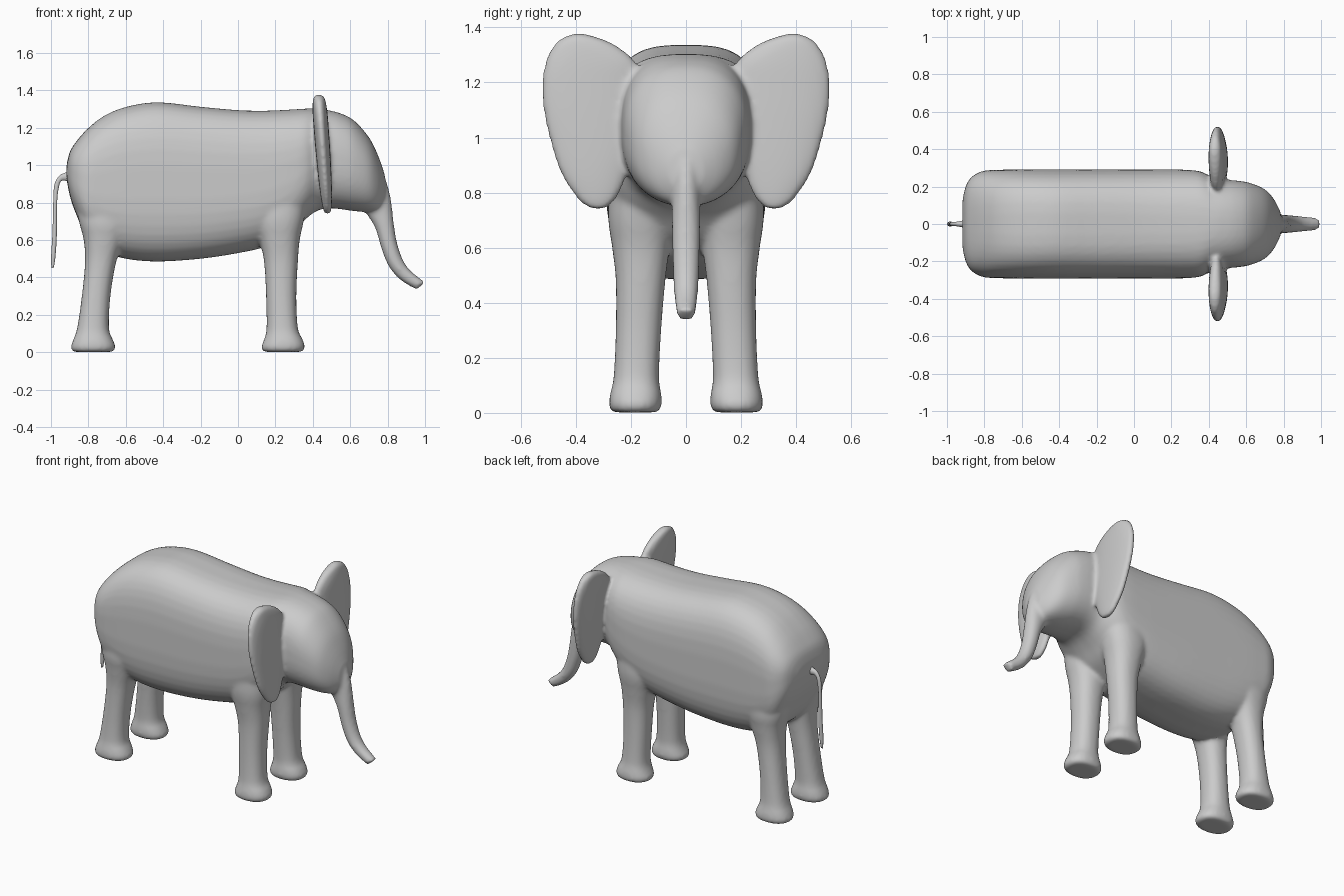
import bpy, bmesh, math
from mathutils import Vector


def catmull(rows, steps):
    """Smoothly interpolate a list of equal-length number rows."""
    out = []
    for i in range(len(rows) - 1):
        a, b = rows[max(i - 1, 0)], rows[i]
        c, d = rows[i + 1], rows[min(i + 2, len(rows) - 1)]
        for s in range(steps):
            t = s / steps
            out.append([0.5 * (2 * q + (r - p) * t + (2 * p - 5 * q + 4 * r - u) * t * t
                               + (3 * q - p - 3 * r + u) * t ** 3)
                        for p, q, r, u in zip(a, b, c, d)])
    out.append(list(rows[-1]))
    return out


def loft(bm, rows, mirror=False, steps=4, n=40):
    """Rows: xa, za, xb, zb (profile edges), y centre, y half width, superellipse power."""
    for side in ((1, -1) if mirror else (1,)):
        rings = []
        for xa, za, xb, zb, yc, hy, p in catmull(rows, steps):
            mid = Vector(((xa + xb) / 2, yc * side, (za + zb) / 2))
            half = Vector(((xb - xa) / 2, 0, (zb - za) / 2))
            ring = []
            for k in range(n):
                a = 2 * math.pi * (k + 0.5) / n
                c, s = math.cos(a), math.sin(a)
                c = math.copysign(abs(c) ** (2 / p), c)
                s = math.copysign(abs(s) ** (2 / p), s)
                ring.append(bm.verts.new(mid + half * c + Vector((0, max(hy, .001) * s, 0))))
            rings.append(ring)
        faces = [bm.faces.new(rings[0]), bm.faces.new(rings[-1])]
        for r0, r1 in zip(rings, rings[1:]):
            for k in range(n):
                j = (k + 1) % n
                faces.append(bm.faces.new((r0[k], r0[j], r1[j], r1[k])))
        bmesh.ops.recalc_face_normals(bm, faces=faces)


def finish(bm, name):
    me = bpy.data.meshes.new(name)
    bm.to_mesh(me)
    bm.free()
    for f in me.polygons:
        f.use_smooth = True
    ob = bpy.data.objects.new(name, me)
    bpy.context.collection.objects.link(ob)
    return ob


bm = bmesh.new()

# Torso and head: x, bottom z, top z, half width, power
torso = [(-.917, .93, 1.0, .13, 2.6), (-.90, .84, 1.07, .20, 2.8), (-.87, .75, 1.12, .25, 3),
         (-.81, .62, 1.19, .283, 3), (-.72, .54, 1.262, .29, 3.1), (-.6, .50, 1.312, .292, 3.2),
         (-.43, .485, 1.337, .292, 3.2), (-.2, .50, 1.313, .292, 3.2), (0, .53, 1.295, .292, 3.1),
         (.15, .565, 1.292, .292, 3), (.28, .63, 1.298, .29, 2.9), (.36, .71, 1.303, .28, 2.8),
         (.42, .755, 1.303, .25, 2.6), (.48, .77, 1.295, .237, 2.6), (.55, .765, 1.277, .232, 2.5),
         (.62, .755, 1.24, .22, 2.4), (.70, .75, 1.15, .185, 2.3), (.75, .76, 1.05, .13, 2.2),
         (.785, .80, .95, .06, 2)]
loft(bm, [(x, z0, x, z1, 0, w, p) for x, z0, z1, w, p in torso])

# Trunk, from inside the forehead to the curled tip
loft(bm, [(.60, .86, .745, 1.04, 0, .09, 2), (.64, .80, .792, .92, 0, .06, 2),
          (.69, .735, .818, .82, 0, .052, 2), (.735, .66, .832, .70, 0, .052, 2),
          (.765, .56, .85, .59, 0, .05, 2), (.805, .46, .882, .495, 0, .046, 2),
          (.87, .385, .925, .435, 0, .042, 2), (.955, .335, 1.0, .375, 0, .032, 2.3)])

# Legs: z, back x, front x, inner y, outer y
front = [(.002, .135, .345, .10, .27), (.03, .125, .358, .088, .28), (.07, .14, .345, .09, .275),
         (.13, .153, .32, .098, .263), (.3, .15, .312, .09, .255), (.48, .14, .32, .075, .255),
         (.6, .115, .33, .06, .268), (.72, .08, .355, .05, .283), (.9, .08, .38, .05, .27)]
rear = [(.002, -.885, -.665, .10, .27), (.03, -.893, -.655, .088, .28), (.07, -.88, -.67, .09, .275),
        (.13, -.86, -.69, .098, .263), (.3, -.835, -.682, .09, .255), (.48, -.818, -.652, .075, .255),
        (.6, -.825, -.61, .06, .268), (.72, -.855, -.55, .05, .28), (.9, -.88, -.5, .05, .24)]
for leg in (front, rear):
    loft(bm, [(x0, z, x1, z, (y0 + y1) / 2, (y1 - y0) / 2, 2.3) for z, x0, x1, y0, y1 in leg],
         mirror=True)

# Ears: z, inner y, outer y, half thickness
ear = [(1.377, .37, .41, .016), (1.362, .315, .45, .03), (1.33, .245, .485, .036),
       (1.27, .18, .513, .04), (1.19, .17, .524, .04), (1.08, .17, .516, .039),
       (.95, .185, .484, .036), (.86, .215, .45, .032), (.79, .245, .405, .026),
       (.755, .275, .37, .02), (.738, .30, .335, .012)]
loft(bm, [(.432 + .075 * (1.37 - z) - t, z, .432 + .075 * (1.37 - z) + t, z,
           (y0 + y1) / 2, (y1 - y0) / 2, 2.2) for z, y0, y1, t in ear], mirror=True)

# Fuse everything into one soft skin
body = finish(bm, "elephant_body")
fuse = body.modifiers.new("fuse", 'REMESH')
fuse.mode = 'VOXEL'
fuse.voxel_size = .011
fuse.use_smooth_shade = True
soft = body.modifiers.new("soften", 'SMOOTH')
soft.factor = .5
soft.iterations = 10

# Tail
bm = bmesh.new()
loft(bm, [(-.88, .90, -.88, .98, 0, .03, 2), (-.915, .915, -.92, .962, 0, .018, 2),
          (-.945, .915, -.955, .945, 0, .012, 2), (-.958, .88, -.982, .895, 0, .011, 2),
          (-.967, .80, -.988, .80, 0, .011, 2), (-.968, .64, -.992, .64, 0, .013, 2),
          (-.975, .52, -.999, .52, 0, .012, 2), (-.984, .455, -.998, .45, 0, .006, 2)], n=16)
finish(bm, "tail")
